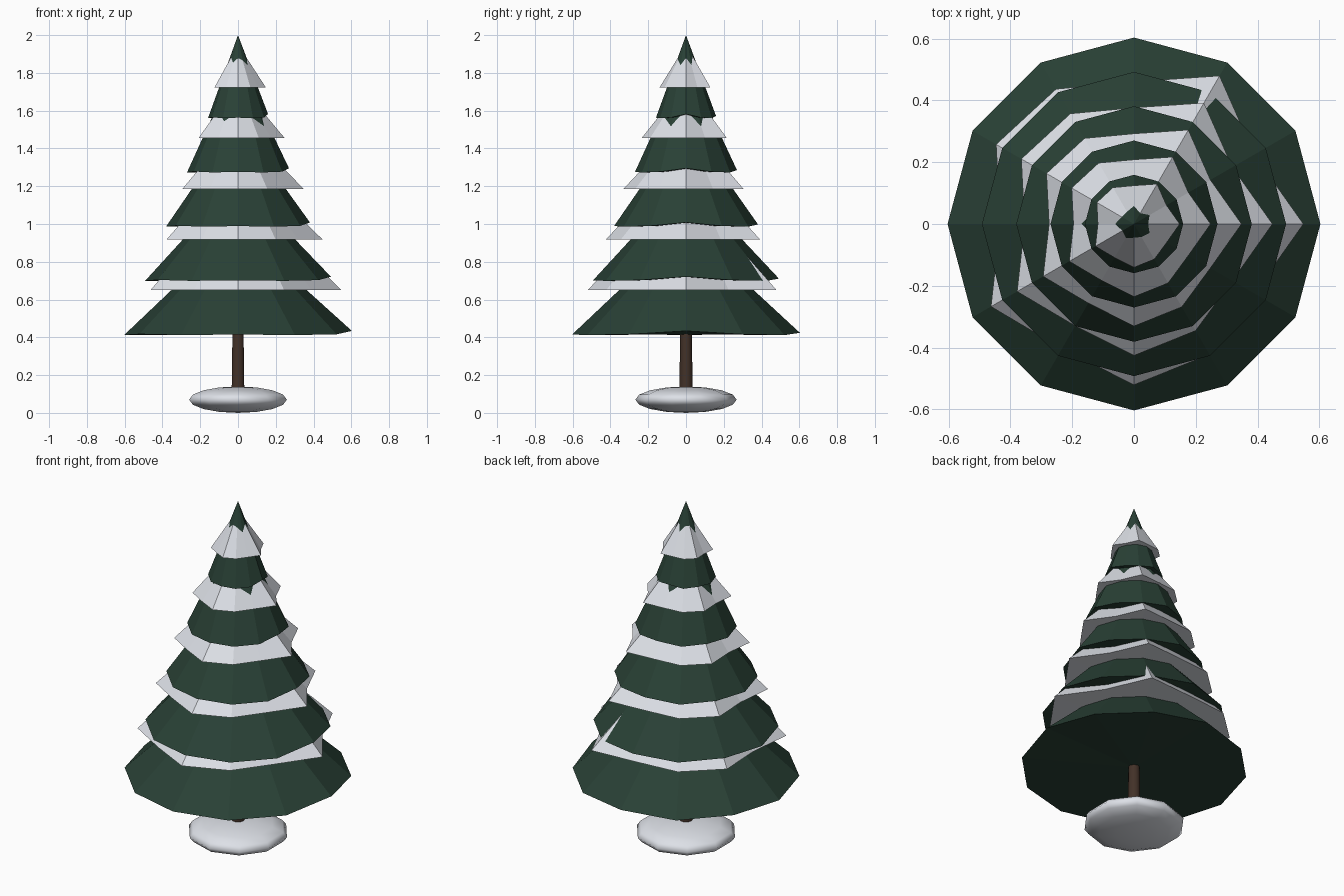
import bpy, bmesh, math

if "Cube" in bpy.data.objects:
    bpy.data.objects.remove(bpy.data.objects["Cube"])

SIDES = 12


def material(name, rgb):
    m = bpy.data.materials.new(name)
    m.diffuse_color = (*rgb, 1.0)
    m.use_nodes = True
    m.node_tree.nodes["Principled BSDF"].inputs["Base Color"].default_value = m.diffuse_color
    return m


GREEN = material("dark pine green", (0.022, 0.052, 0.036))
SNOW = material("snow white", (0.85, 0.88, 0.94))
BARK = material("bark brown", (0.055, 0.031, 0.021))

# Shared irregular outlines, one value per 30 degrees
SNOW_JITTER = [1.0, 0.82, 1.01, 0.84, 0.92, 0.94, 0.79, 0.975, 0.85, 0.95, 0.89, 0.82]
GREEN_LIFT = [0.022, 0.004, 0.0, 0.012, 0.0, 0.006, 0.0, 0.005, 0.0, 0.003, 0.0, 0.004]


def skirt(name, z0, z1, r0, r1, mat, jitter=None, lift=None):
    """Closed 12-sided cone with an irregular rim."""
    bm = bmesh.new()
    rim, top = [], []
    for i in range(SIDES):
        a = 2 * math.pi * i / SIDES
        c, s = math.cos(a), math.sin(a)
        r = r0 * (jitter[i] if jitter else 1)
        rim.append(bm.verts.new((r * c, r * s, z0 + (lift[i] if lift else 0))))
        if r1 > 0:
            top.append(bm.verts.new((r1 * c, r1 * s, z1)))
    tip = bm.verts.new((0, 0, z1))
    base = bm.verts.new((0, 0, z0 + 0.004))
    for i in range(SIDES):
        j = (i + 1) % SIDES
        bm.faces.new((rim[j], rim[i], base))
        if top:
            bm.faces.new((rim[i], rim[j], top[j], top[i]))
            bm.faces.new((top[i], top[j], tip))
        else:
            bm.faces.new((rim[i], rim[j], tip))
    bmesh.ops.recalc_face_normals(bm, faces=bm.faces)
    me = bpy.data.meshes.new(name)
    bm.to_mesh(me)
    bm.free()
    me.materials.append(mat)
    ob = bpy.data.objects.new(name, me)
    bpy.context.collection.objects.link(ob)
    return ob


# Branch tiers, each with a snow layer lying on it
TOP_RADII = [0.14, 0.09, 0.08, 0.07, 0.0]
SNOW_TIPS = [1.20, 1.35, 1.54, 1.75, 1.95]
for i in range(5):
    z = 0.412 + 0.287 * i
    skirt(f"branch_tier_{i + 1}", z, z + 0.44, 0.603 - 0.111 * i, TOP_RADII[i],
          GREEN, lift=GREEN_LIFT)
    skirt(f"snow_layer_{i + 1}", 0.65 + 0.268 * i, SNOW_TIPS[i], 0.548 - 0.1 * i,
          0, SNOW, jitter=SNOW_JITTER)

# Trunk
bpy.ops.mesh.primitive_cone_add(vertices=10, radius1=0.036, radius2=0.03,
                                depth=0.43, location=(0, 0, 0.275))
trunk = bpy.context.object
trunk.name = "trunk"
trunk.data.materials.append(BARK)
bpy.ops.object.shade_smooth_by_angle(angle=math.radians(40))

# Snow mound at the foot
bpy.ops.mesh.primitive_uv_sphere_add(segments=10, ring_count=8, radius=1,
                                     location=(0, 0, 0.07))
mound = bpy.context.object
mound.name = "snow_mound"
mound.scale = (0.272, 0.268, 0.07)
bpy.ops.object.transform_apply(location=False, rotation=False, scale=True)
mound.data.materials.append(SNOW)
bpy.ops.object.shade_smooth()
